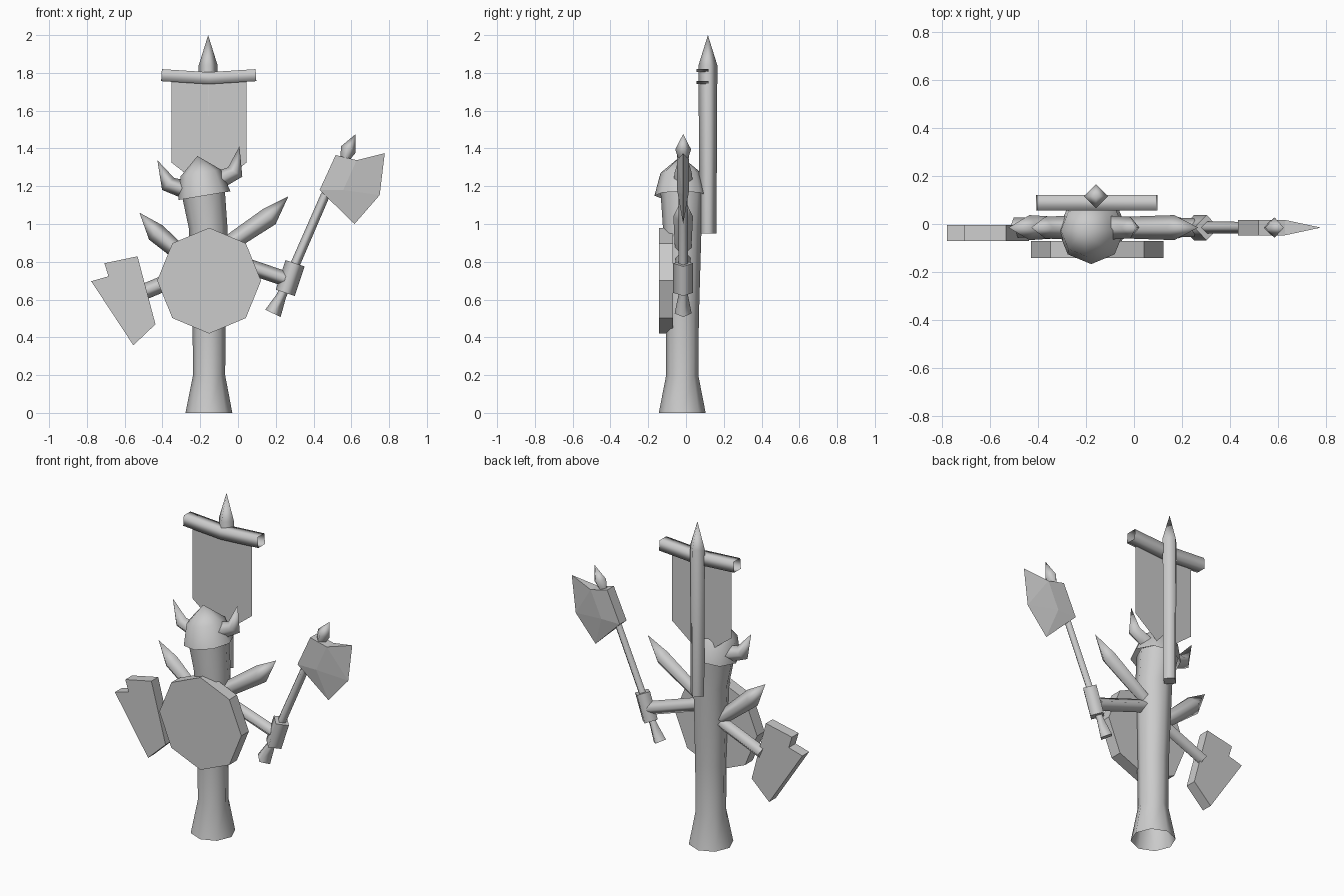
import bpy
import bmesh
from math import cos, sin, pi
from mathutils import Vector

if "Cube" in bpy.data.objects:
    bpy.data.objects.remove(bpy.data.objects["Cube"], do_unlink=True)

stone = bpy.data.materials.new("plain_grey")
stone.use_nodes = True
GREY = (0.6, 0.6, 0.6, 1)
stone.diffuse_color = GREY
stone.node_tree.nodes["Principled BSDF"].inputs["Base Color"].default_value = GREY

MID = -0.015  # depth of the main plane of the figure


def finish(name, bm):
    bmesh.ops.recalc_face_normals(bm, faces=bm.faces[:])
    mesh = bpy.data.meshes.new(name)
    bm.to_mesh(mesh)
    bm.free()
    mesh.materials.append(stone)
    obj = bpy.data.objects.new(name, mesh)
    bpy.context.collection.objects.link(obj)
    return obj


def tube(name, path, sides=4, y=MID, turn=0.0, caps=""):
    """Smooth tube along (x, z, radius) points; radius 0 makes a tip."""
    bm = bmesh.new()
    pts = [Vector((x, y, z)) for x, z, r in path]
    rings = []
    for i, (x, z, r) in enumerate(path):
        t = (pts[min(i + 1, len(pts) - 1)] - pts[max(i - 1, 0)]).normalized()
        u = Vector((0, 1, 0))
        v = t.cross(u)
        if r == 0:
            rings.append([bm.verts.new(pts[i])] * sides)
            continue
        angles = [turn + 2 * pi * k / sides for k in range(sides)]
        rings.append([bm.verts.new(pts[i] + r * (u * cos(a) + v * sin(a))) for a in angles])
    for a, b in zip(rings, rings[1:]):
        for k in range(sides):
            n = (k + 1) % sides
            corners = list(dict.fromkeys((a[k], a[n], b[n], b[k])))
            bm.faces.new(corners).smooth = True
    if "start" in caps:
        bm.faces.new(rings[0])
    if "end" in caps:
        bm.faces.new(rings[-1])
    return finish(name, bm)


def plate(name, outline, y0, y1=None):
    """Flat outline in x, z, extruded from y0 to y1 when given."""
    bm = bmesh.new()
    face = bm.faces.new([bm.verts.new((x, y0, z)) for x, z in outline])
    if y1 is not None:
        ext = bmesh.ops.extrude_face_region(bm, geom=[face], use_keep_orig=True)
        moved = [g for g in ext["geom"] if isinstance(g, bmesh.types.BMVert)]
        bmesh.ops.translate(bm, verts=moved, vec=(0, y1 - y0, 0))
    return finish(name, bm)


# Body and helmet
tube("trunk_body", [(-0.154, 0, 0.124), (-0.153, 0.2, 0.085), (-0.153, 0.5, 0.088),
                    (-0.158, 0.98, 0.102), (-0.184, 1.17, 0.115)], 8, -0.02, caps="end")
tube("helmet", [(-0.178, 1.15, 0.14), (-0.198, 1.27, 0.108), (-0.215, 1.36, 0)], 8, -0.027)
tube("right_horn", [(-0.27, 1.18, 0.05), (-0.37, 1.212, 0.045), (-0.427, 1.338, 0)])
tube("left_horn", [(-0.11, 1.23, 0.05), (-0.015, 1.275, 0.045), (0.008, 1.412, 0)])

# Shoulder spikes and arms
tube("left_spike", [(-0.13, 0.84, 0.042), (0.167, 1.04, 0.052), (0.267, 1.147, 0)])
tube("right_spike", [(-0.22, 0.77, 0.038), (-0.435, 0.955, 0.052), (-0.522, 1.06, 0)])
tube("left_arm", [(-0.12, 0.835, 0.04), (0.25, 0.71, 0.04)], caps="end")
tube("right_arm", [(-0.2, 0.765, 0.042), (-0.5, 0.64, 0.042)], caps="end")

# Shield
disc = [(-0.153 + 0.275 * sin(k * pi / 4), 0.7 + 0.28 * cos(k * pi / 4)) for k in range(8)]
plate("shield", disc, -0.142, -0.07)

# Cleaver in the right hand
plate("cleaver_blade", [(-0.707, 0.792), (-0.532, 0.829), (-0.437, 0.469),
                        (-0.554, 0.358), (-0.777, 0.697), (-0.686, 0.723)], -0.07, -0.005)

# Axe in the left hand
tube("axe_handle", [(0.185, 0.527, 0.045), (0.23, 0.62, 0.026), (0.46, 1.148, 0.024),
                    (0.564, 1.345, 0.022)], caps="start")
tube("axe_grip", [(0.25, 0.636, 0.053), (0.302, 0.792, 0.053)], caps="start end")
tube("axe_tip", [(0.56, 1.335, 0.022), (0.585, 1.395, 0.042), (0.623, 1.476, 0)])

# Axe head: a thick block that thins to a sharp cutting edge
bm = bmesh.new()
block = [(0.517, 1.365), (0.628, 1.338), (0.557, 1.18), (0.432, 1.18)]
edge = [(0.777, 1.375), (0.75, 1.153), (0.617, 1.0)]
front, back = [[bm.verts.new((x, MID + d, z)) for x, z in block] for d in (-0.032, 0.032)]
e, f, g = [bm.verts.new((x, MID, z)) for x, z in edge]
for a, b, c, d in (front, back):
    for face in ((a, b, c, d), (b, e, f), (b, f, c), (c, f, g), (c, g, d)):
        bm.faces.new(face)
bm.faces.new((front[0], front[1], back[1], back[0]))
bm.faces.new((front[3], front[0], back[0], back[3]))
bm.faces.new((front[1], e, back[1]))
bm.faces.new((front[3], back[3], g))
finish("axe_head", bm)

# Banner on its pole
tube("banner_pole", [(-0.158, 0.95, 0.045), (-0.158, 1.84, 0.05), (-0.158, 2.0, 0)],
     y=0.116, caps="start")
tube("banner_crossbar", [(-0.405, 1.788, 0.045), (-0.155, 1.772, 0.045), (0.095, 1.788, 0.045)],
     y=0.088, turn=pi / 4)
plate("banner_cloth", [(-0.352, 1.77), (0.045, 1.77), (0.045, 1.325),
                       (-0.153, 1.17), (-0.352, 1.325)], 0.068)
